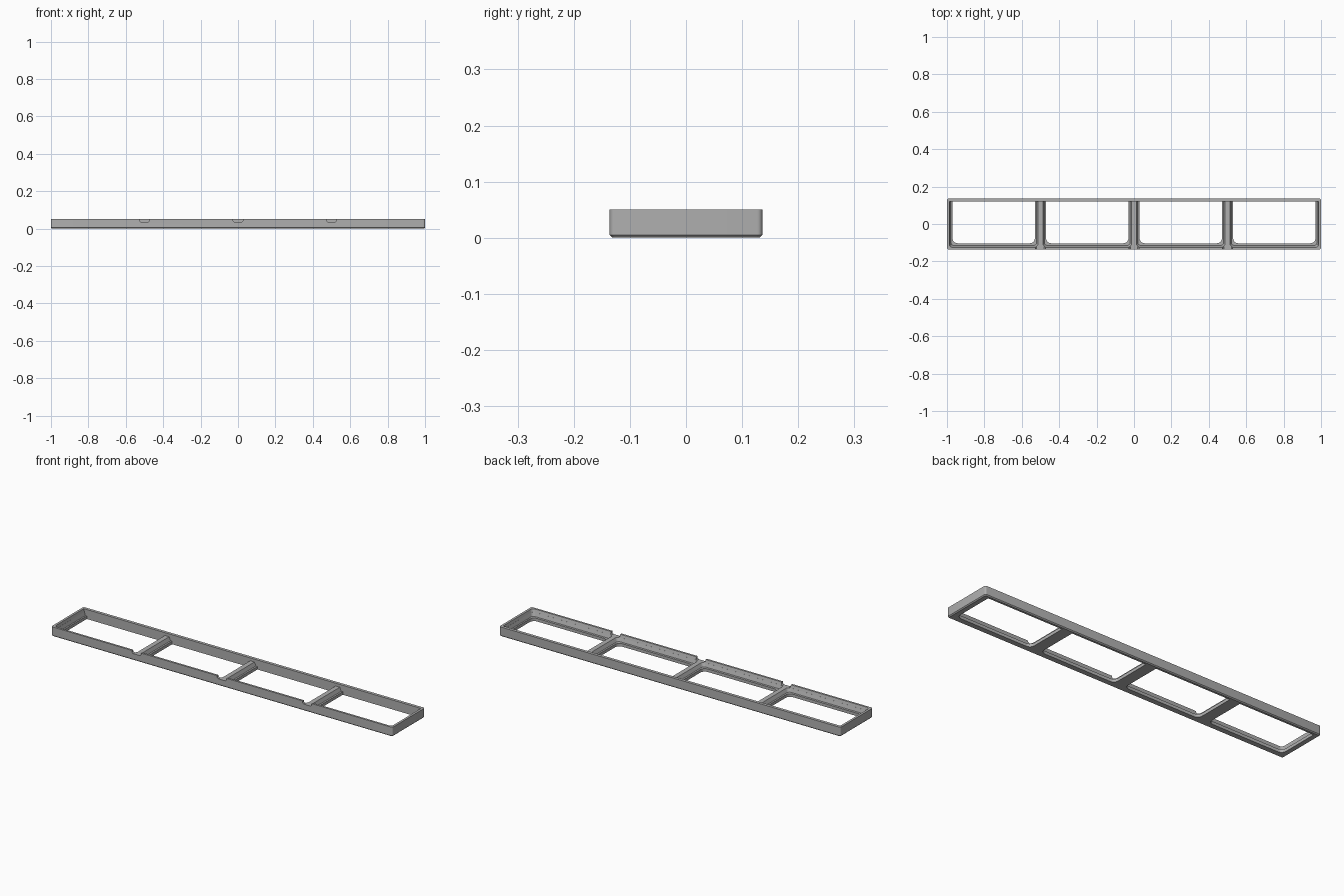
import bpy, bmesh, math

old = bpy.data.objects.get("Cube")
if old:
    bpy.data.objects.remove(old, do_unlink=True)

grey = bpy.data.materials.new("plain_grey")
grey.use_nodes = True
colour = (0.43, 0.43, 0.43, 1)
grey.diffuse_color = colour
grey.node_tree.nodes["Principled BSDF"].inputs["Base Color"].default_value = colour


def outline(x0, x1, y0, y1, front_r, back_r, steps=5):
    """Rectangle with separately rounded front and back corners."""
    pts = []
    corners = [(x1, y1, -1, -1, back_r, 0), (x0, y1, 1, -1, back_r, 90),
               (x0, y0, 1, 1, front_r, 180), (x1, y0, -1, 1, front_r, 270)]
    for x, y, sx, sy, r, start in corners:
        for i in range(steps + 1):
            a = math.radians(start + 90 * i / steps)
            pts.append((x + sx * r + r * math.cos(a), y + sy * r + r * math.sin(a)))
    return pts


def loft(name, layers, helper=True):
    """Closed solid through matching outlines at rising heights."""
    bm = bmesh.new()
    rings = [[bm.verts.new((x, y, z)) for x, y in pts] for z, pts in layers]
    n = len(rings[0])
    for a, b in zip(rings, rings[1:]):
        for i in range(n):
            j = (i + 1) % n
            bm.faces.new((a[i], a[j], b[j], b[i]))
    bm.faces.new(rings[0][::-1])
    bm.faces.new(rings[-1])
    bmesh.ops.remove_doubles(bm, verts=bm.verts, dist=1e-5)
    bmesh.ops.recalc_face_normals(bm, faces=bm.faces)
    me = bpy.data.meshes.new(name)
    bm.to_mesh(me)
    bm.free()
    ob = bpy.data.objects.new(name, me)
    bpy.context.collection.objects.link(ob)
    me.materials.append(grey)
    ob.hide_render = helper
    return ob


cutters = []
W, D, H, BACK = 1.0, 0.136, 0.05, 0.12
RIB_TOP, LEDGE = 0.035, 0.016

# outer body with a chamfered lower edge
frame = loft("tray_frame", [
    (0, outline(-W + .005, W - .005, -D + .005, D - .005, .006, .006)),
    (.005, outline(-W, W, -D, D, .009, .009)),
    (H, outline(-W, W, -D, D, .009, .009))], helper=False)

# shallow recess above the divider ribs
cutters.append(loft("upper_recess", [
    (RIB_TOP, outline(-.984, .984, -.121, BACK, .016, 0)),
    (H + .01, outline(-.990, .990, -.128, BACK, .016, 0))]))

for k in range(4):
    cx = -.75 + .5 * k
    # divider ribs are narrower than the end walls' offsets
    lo = -.978 if k == 0 else cx - .229
    hi = .978 if k == 3 else cx + .229
    out_l = .006 if k == 0 else .009
    out_r = .006 if k == 3 else .009
    cutters.append(loft("cell_pocket", [
        (LEDGE, outline(lo, hi, -.115, BACK, .016, 0)),
        (RIB_TOP + .001, outline(lo - out_l, hi + out_r, -.121, BACK, .016, 0))]))
    # through window, rounded towards the front
    cutters.append(loft("window_cutter", [
        (-.01, outline(cx - .22, cx + .22, -.103, BACK, .026, 0)),
        (LEDGE + .002, outline(cx - .22, cx + .22, -.103, BACK, .026, 0))]))

# notches through the front wall
for x in (-.5, 0, .5):
    cutters.append(loft("front_notch", [
        (RIB_TOP, outline(x - .02, x + .02, -.16, -.11, 0, 0)),
        (RIB_TOP + .006, outline(x - .027, x + .027, -.16, -.11, 0, 0)),
        (H + .01, outline(x - .027, x + .027, -.16, -.11, 0, 0))]))

bpy.context.view_layer.objects.active = frame
for c in cutters:
    mod = frame.modifiers.new("cut", 'BOOLEAN')
    mod.operation = 'DIFFERENCE'
    mod.solver = 'EXACT'
    mod.object = c
    bpy.ops.object.modifier_apply(modifier=mod.name)
for c in cutters:
    bpy.data.objects.remove(c, do_unlink=True)

bpy.ops.object.select_all(action='DESELECT')
frame.select_set(True)
bpy.ops.object.shade_smooth_by_angle(angle=math.radians(30))
